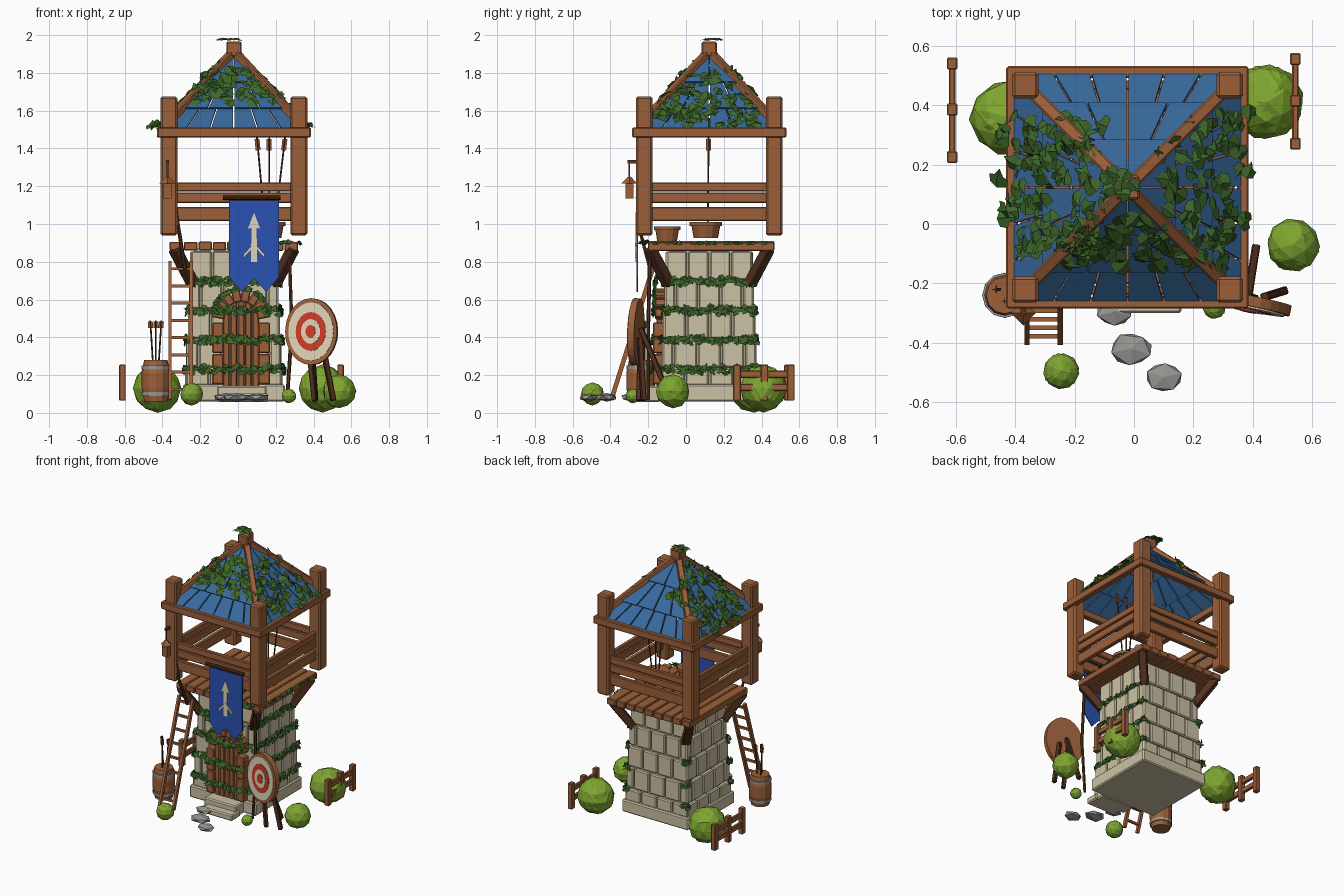
import bpy, bmesh, math, random
from mathutils import Vector, Matrix

if "Cube" in bpy.data.objects:
    bpy.data.objects.remove(bpy.data.objects["Cube"])

random.seed(4)
V, R, T = Vector, Matrix.Rotation, Matrix.Translation
uni = random.uniform
CX, CY = -0.022, 0.123                      # tower axis


def mat(name, r, g, b):
    m = bpy.data.materials.new(name)
    m.diffuse_color = [(c / 255 / 12.92 if c < 11 else ((c / 255 + .055) / 1.055) ** 2.4) for c in (r, g, b)] + [1]
    m.use_nodes = True
    m.node_tree.nodes["Principled BSDF"].inputs["Base Color"].default_value = m.diffuse_color
    return m


WOOD = mat("wood", 156, 96, 58)
DARK = mat("dark wood", 84, 50, 31)
STONE = mat("cream stone", 203, 193, 163)
ROCK = mat("grey rock", 150, 149, 146)
ROOF = mat("roof blue", 56, 104, 155)
CLOTH = mat("banner blue", 42, 82, 178)
IVY = mat("ivy green", 62, 103, 42)
BUSH = mat("bush green", 126, 166, 48)
RED = mat("target red", 205, 58, 38)
CREAM = mat("painted cream", 222, 211, 182)


class Part:
    """Collects primitives in one mesh, then makes a named object."""
    def __init__(self):
        self.bm = bmesh.new()

    def box(self, loc, size, rot=Matrix()):
        m = T(loc) @ rot.to_4x4() @ Matrix.Diagonal((*size, 1))
        bmesh.ops.create_cube(self.bm, size=1, matrix=m)

    def beam(self, a, b, w, h=None):
        a, b = V(a), V(b)
        self.box((a + b) / 2, (w, h or w, (b - a).length), (b - a).to_track_quat('Z', 'Y').to_matrix())

    def cone(self, a, b, r1, r2=None, n=8):
        a, b = V(a), V(b)
        m = T((a + b) / 2) @ (b - a).to_track_quat('Z', 'Y').to_matrix().to_4x4()
        bmesh.ops.create_cone(self.bm, cap_ends=True, segments=n, radius1=r1,
                              radius2=r1 if r2 is None else r2, depth=(b - a).length, matrix=m)

    def blob(self, loc, scale, jitter=.08, sub=2):
        m = T(loc) @ Matrix.Diagonal((*scale, 1)) @ R(uni(0, 6), 4, 'Z')
        for v in bmesh.ops.create_icosphere(self.bm, subdivisions=sub, radius=1, matrix=m)['verts']:
            v.co = V(loc) + (v.co - V(loc)) * uni(1 - jitter, 1)

    def solid(self, bottom, top):
        a = [self.bm.verts.new(p) for p in bottom]
        b = [self.bm.verts.new(p) for p in top]
        self.bm.faces.new(a[::-1])
        self.bm.faces.new(b)
        for i in range(len(a)):
            j = (i + 1) % len(a)
            self.bm.faces.new((a[i], a[j], b[j], b[i]))

    def plate(self, pts, y, t):
        self.solid([(x, y + t, z) for x, z in pts], [(x, y, z) for x, z in pts])

    def leaf(self, loc, normal, s, tilt=.5):
        n = (V(normal).normalized() + V((uni(-1, 1), uni(-1, 1), uni(-1, 1))) * tilt)
        m = T(loc) @ n.to_track_quat('Z', 'Y').to_matrix().to_4x4() @ R(uni(0, 6.28), 4, 'Z')
        mid = [self.bm.verts.new(m @ V((0, y * s, z * s))) for y, z in ((-.5, 0), (.05, .12), (.65, -.1))]
        for k in (-1, 1):
            side = [self.bm.verts.new(m @ V((k * x * s, y * s, -.1 * s))) for x, y in ((.45, -.35), (.55, .12), (.25, .2))]
            loop = mid[:1] + side + mid[:0:-1]
            self.bm.faces.new(loop if k > 0 else loop[::-1])

    def done(self, name, material, bevel=0):
        bmesh.ops.recalc_face_normals(self.bm, faces=self.bm.faces)
        me = bpy.data.meshes.new(name)
        self.bm.to_mesh(me)
        me.materials.append(material)
        ob = bpy.data.objects.new(name, me)
        bpy.context.collection.objects.link(ob)
        if bevel:
            mod = ob.modifiers.new("bevel", 'BEVEL')
            mod.width, mod.segments = bevel, 1


def around(k):                               # turn about the tower axis
    return T((CX, CY, 0)) @ R(k * math.pi / 2, 4, 'Z')


CORNERS = [(sx, sy) for sx in (-1, 1) for sy in (-1, 1)]

# Stone tower: core, plinth, steps, staggered blocks
core = Part()
core.solid([around(k) @ V((-.235, -.235, .1)) for k in range(4)], [around(k) @ V((-.21, -.21, .87)) for k in range(4)])
core.done("tower_core", STONE)
p = Part()
p.box((CX, CY, .105), (.54, .54, .09))
p.box((.02, -.19, .1), (.26, .1, .085))
p.box((.04, -.25, .08), (.24, .1, .045))
p.done("plinth_and_steps", STONE, .008)
rows = [.14, .235, .39, .545, .70, .86]
blocks = Part()
for i, (z0, z1) in enumerate(zip(rows, rows[1:])):
    h = .258 - .032 * (z0 + z1 - .28) / 1.44
    for k in range(4):
        cuts = [-h] + [-h + 2 * h * (j + (.5 if i % 2 else 0)) / 4 for j in range(0 if i % 2 else 1, 4)] + [h]
        for a, b in zip(cuts, cuts[1:]):
            loc = around(k) @ V(((a + b) / 2, -h + .02, (z0 + z1) / 2))
            blocks.box(loc, (b - a - .008, .04 + uni(-.004, .004), z1 - z0 - .01), R(k * math.pi / 2, 3, 'Z'))
blocks.done("wall_blocks", STONE, .007)

# Door with block arch
door = Part()
for j in range(5):
    x = -.062 + .039 * j
    door.box((x, -.14, .14 + .2 + .02 * (2 - abs(j - 2))), (.036, .03, .42 + .04 * (2 - abs(j - 2))))
for s in (-1, 1):
    for j in range(4):
        door.box((.016 + s * .122, -.145, .19 + j * .083), (.062, .06, .078))
for j in range(8):
    a = math.pi * (j + .5) / 8
    door.box((.016 + .122 * math.cos(a), -.135, .5 + .122 * math.sin(a)), (.07, .06, .046), R(-a, 3, 'Y'))
door.done("door_and_arch", WOOD, .006)

# Platform floor, posts, rails and eave beams
p = Part()
for j in range(9):
    p.box((CX - .304 + .076 * j, CY + .01, .884 + uni(-.003, .003)), (.071, .67, .046))
p.done("platform_floor", WOOD, .005)
p = Part()
for sx, sy in CORNERS:
    p.beam((CX + sx * .215, CY + sy * .215, .68), (CX + sx * .315, CY + sy * .315, .87), .055)
p.done("corner_braces", DARK, .006)
p = Part()
for sx, sy in CORNERS:
    p.box((CX + sx * .344, CY + sy * .344, 1.307), (.09, .088, .735))
p.done("corner_posts", WOOD, .01)
p = Part()
for k in range(4):
    q = R(k * math.pi / 2, 3, 'Z')
    for z, h in ((1.196, .048), (1.138, .055), (1.052, .074)):
        p.box(around(k) @ V((0, -.345, z)), (.62, .03, h), q)
    p.box(around(k) @ V((0, -.388, 1.484)), (.81, .04, .052), q)
p.done("rails_and_eave_beams", WOOD, .005)

# Pyramid roof of fanned tiles, hips and cap
tiles = Part()
for k in range(4):
    n = V((0, -1.108, 1)).normalized()
    for d0, d1, count in ((0.0, .15, 2), (.142, .275, 4), (.265, .372, 6)):
        for j in range(count):
            u0, u1 = -1 + 2 * j / count, -1 + 2 * (j + 1) / count
            quad = []
            for d, u, g, lift in ((d0, u0, 1, 0), (d1, u0, 1, .016), (d1, u1, -1, .016), (d0, u1, -1, 0)):
                quad.append(V((u * d + (g * .004 if d else 0), -d, 1.91 - 1.108 * d)) + n * lift)
            if d0 == 0:
                quad.pop()
            tiles.solid([around(k) @ (v - n * .012) for v in quad], [around(k) @ v for v in quad])
tiles.done("roof_tiles", ROOF)
p = Part()
for sx, sy in CORNERS:
    p.beam((CX + sx * .36, CY + sy * .36, 1.525), (CX, CY, 1.915), .042)
p.box((CX, CY, 1.925), (.08, .08, .08))
p.done("roof_hips_and_cap", WOOD, .006)

# Banner with arrow emblem
p = Part()
p.plate([(-.047, 1.125), (-.047, .72), (.02, .64), (.085, .71), (.15, .64), (.217, .72), (.217, 1.125)], -.262, .008)
p.done("banner", CLOTH)
p = Part()
p.plate([(.085, 1.06), (.052, .975), (.072, .98), (.068, .8), (.102, .8), (.098, .98), (.118, .975)], -.268, .006)
for s in (-1, 1):
    p.plate([(.085, .9), (.085, .88), (.085 + s * .055, .82), (.085 + s * .055, .84)], -.27, .007)
p.done("banner_arrow", CREAM)
p = Part()
p.cone((-.08, -.255, 1.14), (.225, -.255, 1.14), .012)
p.done("banner_rod", DARK)

# Ladder
p = Part()
foot, head = V((0, -.395, .07)), V((0, -.165, .8))
for x in (-.36, -.248):
    p.beam(foot + V((x, 0, 0)), head + V((x, 0, 0)), .018, .024)
for j in range(8):
    c = foot.lerp(head, (j + .6) / 8)
    p.beam(c + V((-.36, 0, 0)), c + V((-.248, 0, 0)), .015)
p.done("ladder", WOOD)

# Barrel, buckets and arrows
p, bands, shafts, fletch = Part(), Part(), Part(), Part()
B = V((-.435, -.24, 0))
for z0, z1, r0, r1 in ((.06, .13, .062, .076), (.13, .21, .076, .076), (.21, .28, .076, .062)):
    p.cone(B + V((0, 0, z0)), B + V((0, 0, z1)), r0, r1, 12)
for z in (.1, .24):
    bands.cone(B + V((0, 0, z - .01)), B + V((0, 0, z + .01)), .0755, n=12)
for loc, r, h in ((V((.165, .105, .925)), .08, .085), (V((.06, -.1, .907)), .065, .08)):
    p.cone(loc, loc + V((0, 0, h)), r * .8, r, 12)
    p.cone(loc + V((0, 0, h - .02)), loc + V((0, 0, h)), r * 1.08, n=12)
arrows = [(B + V((x * .4, y, .2)), B + V((x, y, .49))) for x, y in ((-.03, .02), (0, -.02), (.03, .01))]
arrows += [((.165 + x * .3, .115, .96), (.165 + x, .12, 1.46)) for x in (-.065, 0, .085)]
for a, b in arrows:
    a, b = V(a), V(b)
    shafts.cone(a, b, .005, n=5)
    for w, h in ((.026, .003), (.003, .026)):
        fletch.beam(a.lerp(b, .86), a.lerp(b, .98), w, h)
p.done("barrel_and_buckets", WOOD)
bands.done("barrel_bands", ROCK)
shafts.done("arrow_shafts", DARK)
fletch.done("arrow_fletching", WOOD)

# Oval archery target on legs
for j, (name, m, s) in enumerate((("rim", WOOD, 1), ("outer_ring", CREAM, .87), ("red_ring", RED, .58),
                                  ("inner_ring", CREAM, .37), ("bullseye", RED, .19))):
    p = Part()
    mx = T((.39, -.265, .43)) @ R(-.2, 4, 'Z') @ R(math.pi / 2 - .04, 4, 'X') @ T((0, 0, .0175 + .003 * j if j else 0))
    bmesh.ops.create_cone(p.bm, cap_ends=True, segments=24, radius1=1, radius2=1, depth=1,
                          matrix=mx @ Matrix.Diagonal((.14 * s, .177 * s, .006 if j else .035, 1)))
    p.done("target_" + name, m)
p = Part()
p.beam((.385, -.24, .45), (.41, -.08, .065), .028)
p.beam((.44, -.245, .4), (.505, -.225, .065), .028)
p.beam((.37, -.24, .4), (.405, -.25, .065), .026)
p.done("target_legs", DARK, .004)

# Lantern on the front left post
p = Part()
p.box((-.373, -.3, 1.175), (.042, .042, .08))
p.cone((-.373, -.3, 1.215), (-.373, -.3, 1.25), .042, .008, 4)
p.done("lantern", WOOD)
p = Part()
p.beam((-.373, -.3, 1.24), (-.373, -.3, 1.33), .009)
p.beam((-.373, -.31, 1.33), (-.373, -.26, 1.33), .018)
p.done("lantern_hook", DARK)

# Fences
p = Part()
for x, ys in ((-.612, (.54, .385, .225)), (.543, (.555, .415, .27))):
    for y in ys:
        p.box((x, y, .16), (.035, .04, .19))
    for z in (.205, .135):
        p.box((x, (ys[0] + ys[2]) / 2, z), (.022, ys[0] - ys[2], .038))
p.done("fences", WOOD, .004)

# Bushes and path rocks
p = Part()
for x, y, z, r in ((-.425, .36, .13, .132), (.447, .41, .13, .13), (.535, -.07, .115, .092),
                   (-.245, -.495, .1, .062), (.27, -.28, .09, .04)):
    for _ in range(2):
        p.blob((x, y, z), (r, r, r))
p.done("bushes", BUSH)
p = Part()
for x, y, r in ((-.01, -.42, .08), (.1, -.515, .072), (-.065, -.295, .07)):
    p.blob((x, y, .082), (r, r * .78, .024), .12, 1)
p.done("path_rocks", ROCK)

# Ivy: roof clusters, wall bands, corner sprigs and stems
p = Part()
for x0, x1, y0, y1, count in ((-.46, -.08, -.1, .37, 120), (-.25, .32, -.15, .02, 80), (.08, .39, 0, .38, 60)):
    for _ in range(count):
        x, y = uni(x0, x1), uni(y0, y1)
        dx, dy = x - CX, y - CY
        n = V((math.copysign(1.1, dx), 0, 1)) if abs(dx) > abs(dy) else V((0, math.copysign(1.1, dy), 1))
        p.leaf((x, y, max(1.53, 1.945 - 1.108 * max(abs(dx), abs(dy)))), n, uni(.045, .07))
for _ in range(9):
    p.leaf((CX + uni(-.07, .03), CY + uni(-.03, .05), 1.98), (0, 0, 1), .05, .15)
for z in rows[1:5]:
    h = .262 - .032 * (2 * z - .28) / 1.44
    for k, count in ((0, 70), (1, 70), (2, 10), (3, 10)):
        for j in range(count):
            u = uni(-h, h) if k < 2 else random.choice((-h, h)) * uni(.85, 1)
            bulge = .05 if k == 0 and abs(u - .04) < .15 else .006
            p.leaf(around(k) @ V((u, -h - bulge, z + uni(-.02, .015))), around(k).to_3x3() @ V((0, -1, .5)), uni(.025, .042))
for _ in range(40):
    a = uni(.2, 2.9)
    p.leaf((.016 + .15 * math.cos(a), -.17, .5 + .16 * math.sin(a)), (0, -1, .5), .035)
    p.leaf((uni(.12, .3), CY - .35 + uni(-.02, .02), .905), (0, -.5, 1), .03)
    p.leaf((CX + .35, CY + uni(-.3, .3), .9), (1, 0, 1), .025)
p.done("ivy_leaves", IVY)
p = Part()
for path in (((.27, -.19, .9), (.285, -.2, .45), (.26, -.2, .07)), ((-.335, -.25, 1.1), (-.31, -.24, .95), (-.28, -.19, .76))):
    for a, b in zip(path, path[1:]):
        p.cone(a, b, .01, n=6)
p.done("ivy_stems", DARK)
